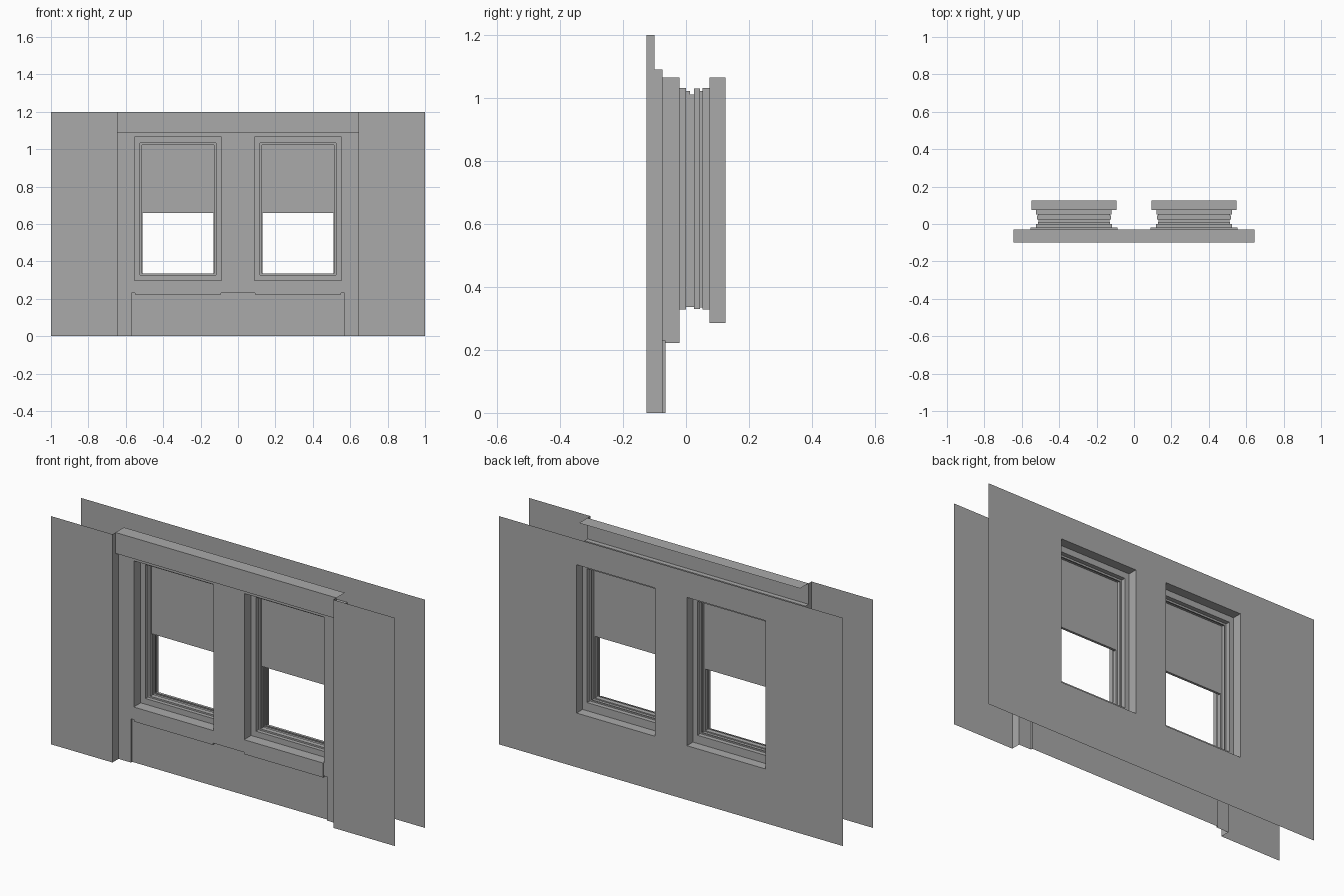
import bpy

cube = bpy.data.objects.get("Cube")
if cube:
    bpy.data.objects.remove(cube, do_unlink=True)

# One plain grey for every part
grey = bpy.data.materials.new("plain_grey")
grey.use_nodes = True
COLOUR = (0.4, 0.4, 0.4, 1)
grey.diffuse_color = COLOUR
grey.node_tree.nodes["Principled BSDF"].inputs["Base Color"].default_value = COLOUR


def make(name, quads):
    """Build a flat-shaded object from four-cornered faces, sharing corners."""
    index, faces = {}, []
    for quad in quads:
        faces.append([index.setdefault(tuple(round(c, 5) for c in p), len(index)) for p in quad])
    mesh = bpy.data.meshes.new(name)
    mesh.from_pydata(list(index), [], faces)
    mesh.materials.append(grey)
    obj = bpy.data.objects.new(name, mesh)
    bpy.context.collection.objects.link(obj)
    return obj


def upright(path, z0, z1):
    """Raise a plan path (x, y) into vertical faces."""
    return [[(*a, z0), (*b, z0), (*b, z1), (*a, z1)] for a, b in zip(path, path[1:])]


def along_x(profile, x0, x1):
    """Sweep a side profile (y, z) along x."""
    return [[(x0, *a), (x1, *a), (x1, *b), (x0, *b)] for a, b in zip(profile, profile[1:])]


def pierced(y, xs, zs):
    """Flat sheet on a grid, leaving out odd columns of the middle row."""
    quads = []
    for i, (x0, x1) in enumerate(zip(xs, xs[1:])):
        for j, (z0, z1) in enumerate(zip(zs, zs[1:])):
            if not (j == 1 and i % 2):
                quads.append([(x0, y, z0), (x1, y, z0), (x1, y, z1), (x0, y, z1)])
    return quads


TOP, HEAD, APRON = 1.2, 1.09, 0.23
FRONT, BEAM_Y, PANEL_Y, APRON_Y, BACK = -0.125, -0.1, -0.075, -0.065, 0.125
ALCOVE, APRON_X, CENTRE = 0.643, 0.57, 0.321
OUT_W, BACK_W = 0.232, 0.228


def columns(edge, half):
    return [-edge, -CENTRE - half, -CENTRE + half, CENTRE - half, CENTRE + half, edge]


# Outer wall sheets with the alcove returns
make("front_wall_right", upright([(-1, FRONT), (-ALCOVE, FRONT), (-ALCOVE, BEAM_Y)], 0, TOP)
     + upright([(-ALCOVE, BEAM_Y), (-ALCOVE, PANEL_Y)], 0, HEAD))
make("front_wall_left", upright([(ALCOVE, BEAM_Y), (ALCOVE, FRONT), (1, FRONT)], 0, TOP)
     + upright([(ALCOVE, PANEL_Y), (ALCOVE, BEAM_Y)], 0, HEAD))

# Header beam, open at the back
make("header_beam", along_x([(PANEL_Y, HEAD), (BEAM_Y, HEAD), (BEAM_Y, TOP), (-0.03, TOP)],
                            -ALCOVE, ALCOVE))

# Alcove panel around the windows, and the recessed apron below
make("alcove_panel", pierced(PANEL_Y, columns(ALCOVE, OUT_W), [APRON, 0.297, 1.065, HEAD])
     + upright([(-ALCOVE, PANEL_Y), (-APRON_X, PANEL_Y)], 0, APRON)
     + upright([(APRON_X, PANEL_Y), (ALCOVE, PANEL_Y)], 0, APRON))
make("apron_panel", upright([(-APRON_X, PANEL_Y), (-APRON_X, APRON_Y),
                             (APRON_X, APRON_Y), (APRON_X, PANEL_Y)], 0, APRON)
     + along_x([(APRON_Y, APRON), (PANEL_Y, APRON)], -APRON_X, APRON_X))

# Back wall sheet with two openings
make("back_wall", [q[::-1] for q in pierced(BACK, columns(1, BACK_W), [0, 0.285, 1.065, TOP])])

# Window frame steps: depth from, depth to, half width, bottom, top
STEPS = [
    (PANEL_Y, -0.02, OUT_W, 0.297, 1.065),
    (-0.02, 0.0, 0.203, 0.328, 1.032),
    (0.0, 0.012, 0.192, 0.336, 1.022),
    (0.012, 0.025, 0.19, 0.336, 1.012),
    (0.025, 0.045, 0.198, 0.33, 1.03),
    (0.045, 0.052, 0.193, 0.335, 1.022),
    (0.052, 0.075, 0.202, 0.328, 1.032),
    (0.075, BACK, BACK_W, 0.285, 1.065),
]

for side, cx in (("right", -CENTRE), ("left", CENTRE)):
    # Stepped frame lining the opening
    rings = []
    for y0, y1, w, z0, z1 in STEPS:
        for y in (y0, y1):
            rings.append([(cx - w, y, z0), (cx + w, y, z0), (cx + w, y, z1), (cx - w, y, z1)])
    make("window_frame_" + side,
         [[a[i], a[(i + 1) % 4], b[(i + 1) % 4], b[i]]
          for a, b in zip(rings, rings[1:]) for i in range(4)])

    # Raised upper sash, a thin hollow panel
    make("upper_sash_" + side,
         along_x([(0.025, 1.012), (0.025, 0.66), (0.012, 0.66), (0.012, 1.012)],
                 cx - 0.19, cx + 0.19))

    # Sill block
    x0, x1, front, rear, low, high = cx - 0.229, cx + 0.229, -0.078, -0.02, 0.222, 0.298
    make("sill_" + side,
         along_x([(rear, low), (front, low), (front, high), (rear, high), (rear, low)], x0, x1)
         + upright([(x0, rear), (x0, front)], low, high)
         + upright([(x1, front), (x1, rear)], low, high))
